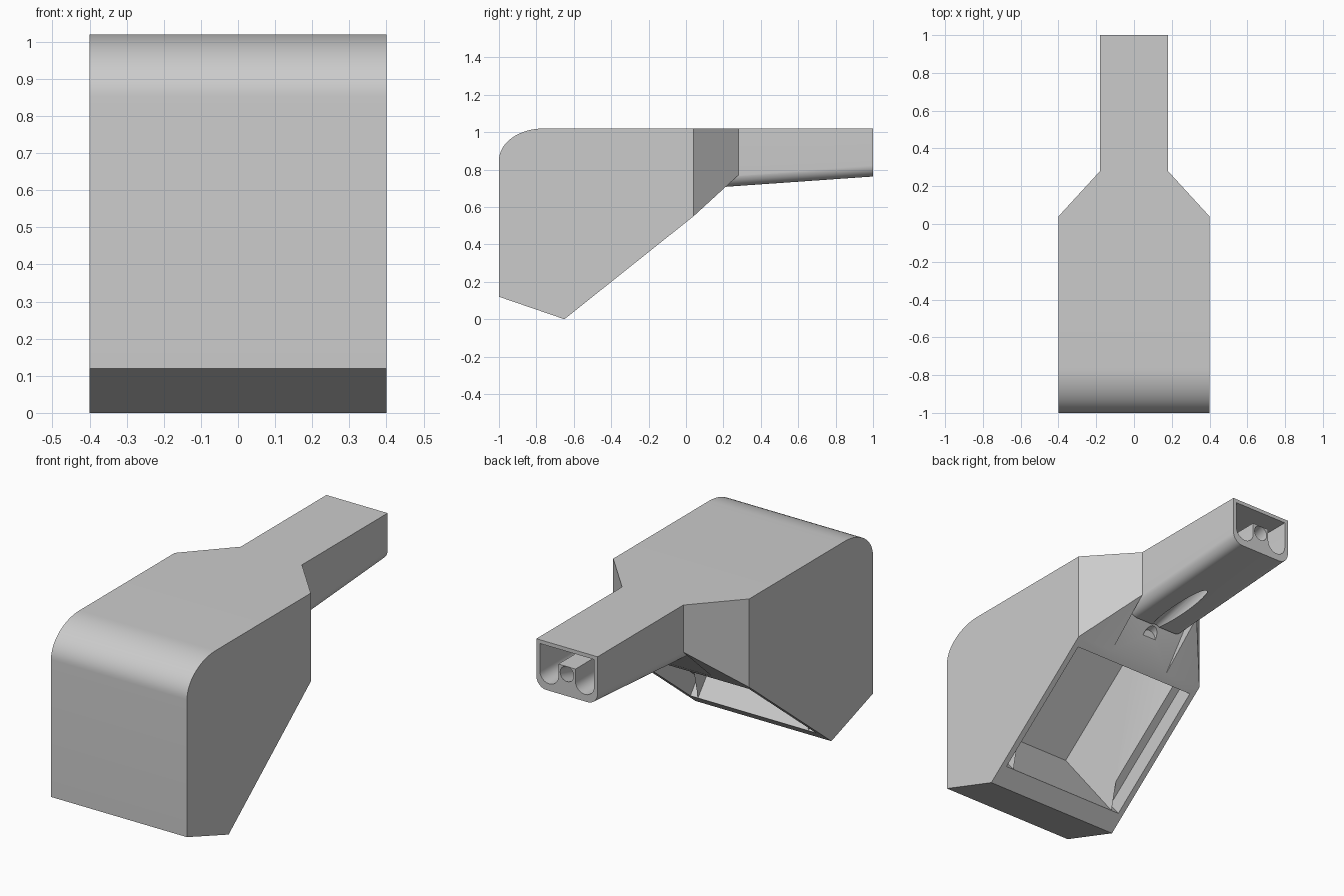
import bpy, bmesh, math
from mathutils import Vector

cube = bpy.data.objects.get("Cube")
if cube:
    bpy.data.objects.remove(cube)

grey = bpy.data.materials.new("plain_grey")
grey.use_nodes = True
COLOUR = (0.6, 0.6, 0.6, 1)
grey.diffuse_color = COLOUR
grey.node_tree.nodes["Principled BSDF"].inputs["Base Color"].default_value = COLOUR


def prism(name, points, sweep):
    """Closed solid: a planar outline swept along a vector."""
    bm = bmesh.new()
    face = bm.faces.new([bm.verts.new(p) for p in points])
    swept = bmesh.ops.extrude_face_region(bm, geom=[face])["geom"]
    moved = [v for v in swept if isinstance(v, bmesh.types.BMVert)]
    bmesh.ops.translate(bm, verts=moved, vec=sweep)
    bmesh.ops.recalc_face_normals(bm, faces=bm.faces)
    mesh = bpy.data.meshes.new(name)
    bm.to_mesh(mesh)
    bm.free()
    mesh.materials.append(grey)
    obj = bpy.data.objects.new(name, mesh)
    bpy.context.collection.objects.link(obj)
    return obj


def side_prism(name, outline, half_width):
    """Side outline (y, z) spanning the full width."""
    return prism(name, [(-half_width, y, z) for y, z in outline], (2 * half_width, 0, 0))


def arc(cx, cz, rx, rz, start, end, steps=12):
    angles = [math.radians(start + (end - start) * i / steps) for i in range(steps + 1)]
    return [(cx + rx * math.cos(a), cz + rz * math.sin(a)) for a in angles]


def combine(target, tool, operation="DIFFERENCE"):
    mod = target.modifiers.new(tool.name, "BOOLEAN")
    mod.operation, mod.solver, mod.object = operation, "EXACT", tool
    bpy.context.view_layer.objects.active = target
    bpy.ops.object.modifier_apply(modifier=mod.name)
    bpy.data.objects.remove(tool)


# Main housing: side outline with a rounded upper front edge
TOP = 1.02
outline = [(-1, 0.12), (-0.65, 0), (0.04, 0.55), (0.28, 0.77), (0.28, TOP)]
housing = side_prism("housing", outline + arc(-0.76, 0.85, 0.24, 0.17, 90, 180, 16), 0.4)

# Tapered shoulders
for s in (-1, 1):
    corner = [(0.4, 0.04), (0.18, 0.28), (0.18, 0.4), (0.5, 0.4), (0.5, 0.04)]
    combine(housing, prism("shoulder_cut", [(s * x, y, -0.1) for x, y in corner], (0, 0, 1.4)))

# Steeper recess under the neck root
recess = [(0.04, 0.55), (0.18, 0.74), (0.4, 0.8), (0.4, 0.4), (0.04, 0.4)]
combine(housing, side_prism("recess_cut", recess, 0.18))

# Stepped pocket sunk square to the sloping underside
slope = Vector((0, 0.69, 0.55)).normalized()
inward = Vector((0, -slope.z, slope.y))


def pocket(half_width, depth):
    corners = []
    for s, y in ((-1, -0.565), (1, -0.565), (1, 0), (-1, 0)):
        on_slope = Vector((s * half_width, 0.04, 0.55)) + slope * ((y - 0.04) / slope.y)
        corners.append(on_slope - inward * 0.1)
    return prism("pocket_cut", corners, inward * (depth + 0.1))


combine(housing, pocket(0.37, 0.1))
combine(housing, pocket(0.325, 0.58))

# Neck with rounded lower edges and a gently rising floor
section = [(0.18, TOP), (-0.18, TOP)]
section += arc(-0.12, 0.765, 0.06, 0.06, 180, 270) + arc(0.12, 0.765, 0.06, 0.06, 270, 360)
neck = prism("neck", [(x, 0.17, z) for x, z in section], (0, 0.83, 0))
for v in neck.data.vertices:
    if v.co.y > 0.9 and v.co.z < 0.9:
        v.co.z += 0.058
combine(housing, neck, "UNION")

# Twin round-bottomed channels either side of a central rib
half = [(0.05, 0.92)] + arc(0.105, 0.855, 0.055, 0.055, 180, 360) + [(0.16, 1.0)]
channels = half + [(-x, z) for x, z in reversed(half)]
combine(housing, prism("channel_cut", [(x, 1.1, z) for x, z in channels], (0, -0.8, 0)))

# Round duct through the rib, breaking out as a slot under the neck
ring = arc(0, 0.905, 0.04, 0.04, 0, 360, 32)[:-1]
combine(housing, prism("duct_cut", [(x, 1.1, z) for x, z in ring], (0, -0.98, -0.245)))

# Smooth the rounded edges, keep the rest crisp
bpy.ops.object.select_all(action="DESELECT")
housing.select_set(True)
bpy.context.view_layer.objects.active = housing
bpy.ops.object.shade_smooth_by_angle(angle=math.radians(25))
